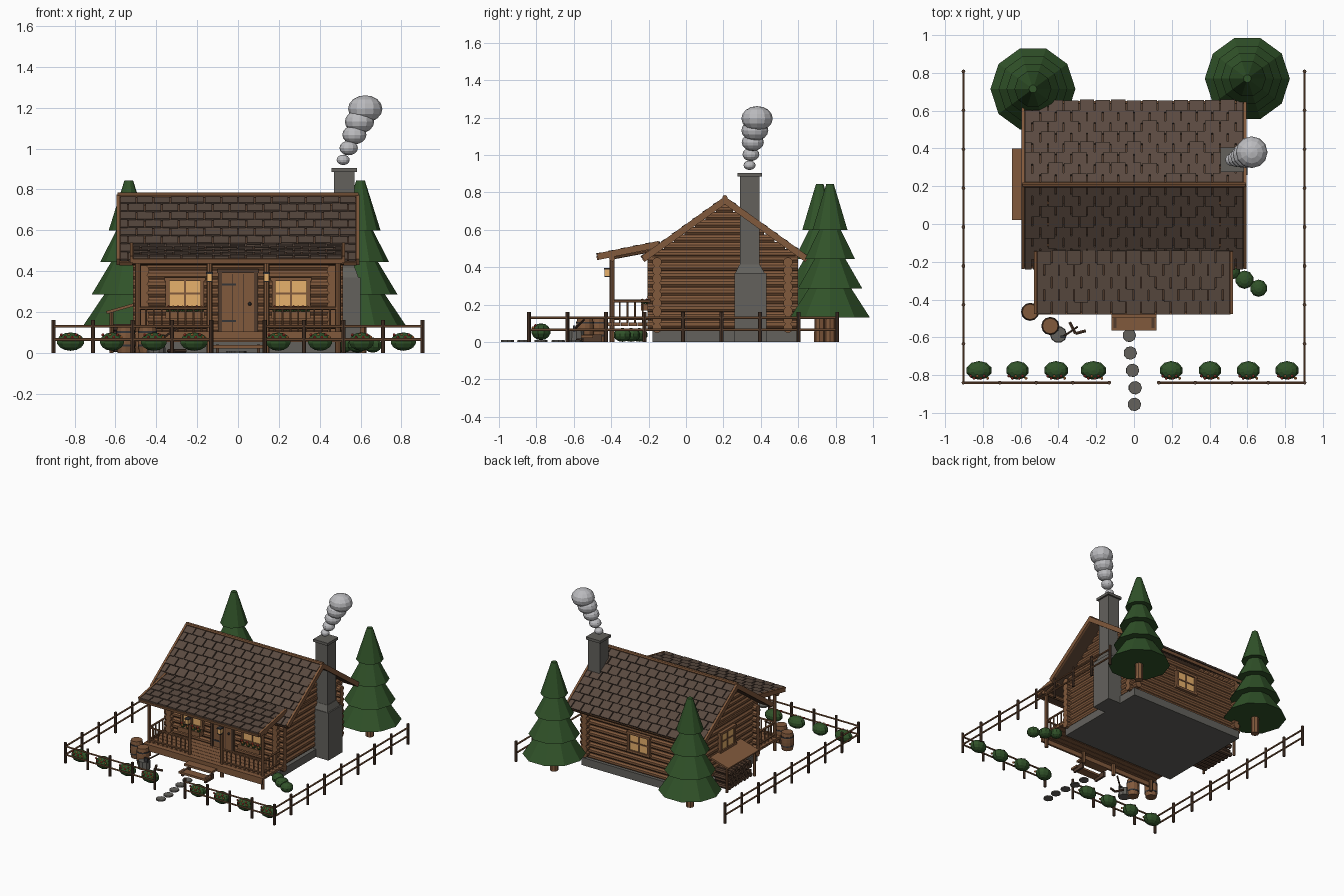
import bpy, bmesh, math, random
from mathutils import Matrix, Vector

if "Cube" in bpy.data.objects:
    bpy.data.objects.remove(bpy.data.objects["Cube"])
random.seed(4)

COL = {"log brown": (.22, .10, .045), "dark wood": (.085, .045, .027), "shingle brown": (.10, .067, .05),
       "stone grey": (.125, .12, .108), "leaf green": (.03, .085, .022), "smoke grey": (.5, .5, .52),
       "window glow": (.8, .44, .15), "flower red": (.5, .05, .03), "flower orange": (.75, .25, .06),
       "dark metal": (.035, .035, .038)}
MATS = {}
for n, c in COL.items():
    MATS[n] = bpy.data.materials.new(n)
    MATS[n].diffuse_color = (*c, 1)
PARTS = {}


def P(name, mat):
    """Mesh being gathered for one named part."""
    if name not in PARTS:
        PARTS[name] = (bmesh.new(), mat)
    return PARTS[name][0]


def box(bm, c, s, rot=Matrix()):
    bmesh.ops.create_cube(bm, size=1, matrix=Matrix.Translation(c) @ rot.to_4x4() @ Matrix.Diagonal((*s, 1)))


def rod(bm, a, b, r, n=10):
    a, b = Vector(a), Vector(b)
    q = (b - a).to_track_quat('Z', 'Y').to_matrix().to_4x4()
    bmesh.ops.create_cone(bm, cap_ends=True, segments=n, radius1=r, radius2=r, depth=(b - a).length,
                          matrix=Matrix.Translation((a + b) / 2) @ q)


def ball(bm, c, s, u=10, v=7):
    bmesh.ops.create_uvsphere(bm, u_segments=u, v_segments=v, radius=1,
                              matrix=Matrix.Translation(c) @ Matrix.Diagonal((*s, 1)))


def lathe(bm, c, prof, n=10):
    rings = [[bm.verts.new((c[0] + r * math.cos(2 * math.pi * i / n), c[1] + r * math.sin(2 * math.pi * i / n),
                            c[2] + z)) for i in range(n)] for r, z in prof]
    for lo, hi in zip(rings, rings[1:]):
        for i in range(n):
            bm.faces.new((lo[i], lo[(i + 1) % n], hi[(i + 1) % n], hi[i]))
    bm.faces.new(rings[0][::-1])
    bm.faces.new(rings[-1])


# Log walls with crossed corners, and stepped gables
box(P("foundation", "stone grey"), (0, .205, .03), (.98, .77, .06))
box(P("floor", "dark wood"), (0, .195, .07), (.9, .68, .03))
walls = P("log_walls", "log brown")
for i in range(9):
    z = .075 + .044 * i
    for y in (-.155, .545):
        rod(walls, (-.515, y, z), (.515, y, z), .026)
    for x in (-.46, .46):
        rod(walls, (x, -.205, z + .02), (x, .6, z + .02), .026)
gable = P("gable_logs", "log brown")
for i in range(7):
    z = .472 + .04 * i
    h = (.745 - z) / .72
    for x in (-.46, .46):
        rod(gable, (x, .205 - h, z), (x, .205 + h, z), .024)


# Sloping roofs: dark deck, staggered shingles, edge boards
def slope(name, top, eave, x0, x1, rows, cols):
    dy, dz = eave[0] - top[0], eave[1] - top[1]
    L, a = math.hypot(dy, dz), math.atan2(dz, dy)
    if dy < 0:
        a = math.atan2(-dz, -dy)
    R = Matrix.Rotation(a, 3, 'X')
    up = R @ Vector((0, 0, 1))
    sgn = 1 if dy > 0 else -1
    at = lambda t, x, h: Vector((x, top[0] + dy * t, top[1] + dz * t)) + up * h
    mid = (x0 + x1) / 2
    box(P(name + "_deck", "dark wood"), at(.5, mid, -.02), (x1 - x0, L, .016), R)
    bm, w = P(name + "_shingles", "shingle brown"), (x1 - x0) / cols
    for r in range(rows):
        tilt = R @ Matrix.Rotation(sgn * .1, 3, 'X')
        for k in range(cols + r % 2):
            l = max(x0, x0 + w * (k - .5 * (r % 2)))
            h = min(x1, x0 + w * (k + 1 - .5 * (r % 2)))
            box(bm, at((r + .5) / rows, (l + h) / 2, -.003 + random.uniform(-.001, .002)),
                (h - l - .007, L / rows * random.uniform(1.05, 1.16), .012), tilt)
    e = P(name + "_edge_boards", "log brown")
    for x in (x0 - .007, x1 + .007):
        box(e, at(.5, x, -.012), (.016, L, .035), R)
    box(e, at(1, mid, -.018), (x1 - x0, .012, .022), R)


slope("front_roof", (.208, .772), (-.235, .455), -.58, .58, 8, 14)
slope("back_roof", (.208, .772), (.65, .455), -.58, .58, 8, 14)
slope("porch_roof", (-.145, .535), (-.475, .468), -.515, .51, 5, 13)
rod(P("ridge_log", "log brown"), (-.59, .208, .772), (.59, .208, .772), .014, 8)

# Porch: planks, posts, beam, railings, steps
deck = P("porch_deck", "log brown")
for i in range(6):
    box(deck, (0, -.415 + .044 * i, .095), (1.03, .041, .018))
box(deck, (0, -.425, .07), (1.02, .016, .035))
posts = P("porch_posts", "log brown")
for x in (-.49, -.14, .14, .49):
    rod(posts, (x, -.395, 0), (x, -.395, .45), .014, 8)
for x in (-.49, .49):
    rod(posts, (x, -.41, .45), (x, -.17, .495), .012, 8)
rod(posts, (-.52, -.395, .446), (.52, -.395, .446), .016, 8)
rail = P("porch_railing", "log brown")


def railing(a, b, n):
    a, b = Vector(a), Vector(b)
    for z in (.125, .218):
        rod(rail, (*a, z), (*b, z), .008, 6)
    for i in range(1, n):
        p = a.lerp(b, i / n)
        rod(rail, (*p, .1), (*p, .218), .005, 6)


for s in (-1, 1):
    railing((s * .49, -.395), (s * .14, -.395), 9)
    railing((s * .49, -.395), (s * .49, -.19), 5)
steps = P("porch_steps", "log brown")
for y, z in ((-.53, .03), (-.465, .065)):
    box(steps, (0, y, z), (.24, .065, .016))
for x in (-.1, .1):
    box(P("step_supports", "dark wood"), (x, -.5, .02), (.016, .1, .04))

# Door with frame, hinges and handle
box(P("door", "log brown"), (0, -.184, .245), (.16, .016, .29))
for k in (-1, 1):
    box(P("door_frame", "dark wood"), (k * .088, -.187, .248), (.018, .024, .3))
    box(P("door_grooves", "dark wood"), (k * .027, -.193, .245), (.003, .003, .28))
    box(P("door_hinges", "dark metal"), (-.045, -.194, .245 + k * .09), (.07, .005, .01))
box(P("door_frame", "dark wood"), (0, -.187, .4), (.2, .026, .02))
ball(P("door_handle", "dark metal"), (.058, -.199, .24), (.009,) * 3, 8, 5)


# Windows facing a chosen way, and front flower boxes
def window(loc, ang, w=.17, h=.14):
    M = Matrix.Translation(loc) @ Matrix.Rotation(ang, 4, 'Z')
    R = Matrix.Rotation(ang, 3, 'Z')
    b = lambda n, m, c, s: box(P(n, m), M @ Vector(c), s, R)
    b("window_panes", "window glow", (0, -.006, 0), (w, .008, h))
    b("window_backing", "dark wood", (0, .012, 0), (w, .03, h))
    for k in (-1, 1):
        b("window_frames", "log brown", (k * w / 2, -.008, 0), (.018, .024, h + .018))
        b("window_frames", "log brown", (0, -.008, k * h / 2), (w + .03, .026, .018))
    b("window_frames", "log brown", (0, -.009, 0), (.01, .012, h))
    b("window_frames", "log brown", (0, -.009, 0), (w, .012, .01))


for x in (-.26, .26):
    window((x, -.182, .29), 0)
    box(P("flower_boxes", "log brown"), (x, -.215, .185), (.19, .05, .035))
    for i in range(8):
        p = (x - .08 + .023 * i, -.215 + .012 * (-1) ** i, .212)
        ball(P("box_leaves", "leaf green"), p, (.015, .015, .012), 6, 4)
        n = ("red", "orange")[i % 2]
        ball(P(n + "_flowers", "flower " + n), (p[0], p[1] - .008, .223), (.009,) * 3, 6, 4)
window((0, .572, .29), math.pi)
window((-.488, .2, .32), -math.pi / 2)

# Lanterns on the inner porch posts
for x in (-.14, .14):
    box(P("lantern_lights", "window glow"), (x, -.422, .37), (.026, .026, .034))
    box(P("lantern_caps", "dark metal"), (x, -.422, .391), (.034, .034, .008))
    box(P("lantern_caps", "dark metal"), (x, -.422, .35), (.03, .03, .006))

# Chimney with tapered shoulder, cap, and smoke puffs
ch = P("chimney", "stone grey")
box(ch, (.535, .345, .185), (.13, .17, .37))
M = Matrix.Translation((.53, .342, .39)) @ Matrix.Diagonal((.122, .16, .05, 1))
for v in bmesh.ops.create_cube(ch, size=1, matrix=M)["verts"]:
    if v.co.z > .39:
        v.co.x = .522 + (v.co.x - .53) * .85
        v.co.y = .34 + (v.co.y - .342) * .68
box(ch, (.52, .34, .64), (.1, .105, .5))
box(ch, (.52, .34, .895), (.125, .13, .02))
for x, y, z, r in ((.515, .34, .945, .032), (.542, .347, 1.003, .045), (.57, .357, 1.068, .059),
                   (.595, .368, 1.132, .072), (.623, .38, 1.195, .084)):
    ball(P("smoke", "smoke grey"), (x, y, z), (r, r, r * .79), 12, 8)

# Fir trees
for x, y in ((-.535, .715), (.6, .77)):
    lathe(P("tree_trunks", "log brown"), (x, y, 0), ((.03, 0), (.028, .16)), 8)
    for r0, z0, r1, z1 in ((.225, .13, .09, .33), (.182, .285, .065, .48), (.14, .445, .045, .63), (.098, .6, .021, .845)):
        lathe(P("tree_foliage", "leaf green"), (x, y, 0), ((r0, z0), (r1, z1)), 10)

# Fence: sides and split front
fp, fr = P("fence_posts", "dark wood"), P("fence_rails", "log brown")
for s in (-1, 1):
    for i in range(9):
        rod(fp, (s * .903, -.84 + .206 * i, 0), (s * .903, -.84 + .206 * i, .16), .01, 8)
    for i in range(1, 5):
        x = s * (.903 - .193 * i)
        rod(fp, (x, -.84, 0), (x, -.84, .16), .01, 8)
    for z in (.065, .13):
        rod(fr, (s * .903, -.845, z), (s * .903, .815, z), .007, 6)
        rod(fr, (s * .91, -.84, z), (s * .13, -.84, z), .007, 6)

# Flower bushes along the fence, side shrubs, stepping stones
bush = P("bushes", "leaf green")
for x in (-.82, -.617, -.412, -.215, .197, .402, .605, .81):
    r = random.uniform(.062, .074)
    ball(bush, (x, -.775, .055), (r, .051, .045))
    for i in range(6):
        n = ("red", "orange")[i % 3 // 2]
        px = x - .045 + .018 * i
        ball(P(n + "_flowers", "flower " + n), (px, -.805 - .012 * (i % 2), .088 - .012 * (i % 2)), (.008,) * 3, 6, 4)
for x, y, r in ((.52, -.25, .045), (.585, -.295, .05), (.66, -.34, .047)):
    ball(bush, (x, y, .038), (r, r, .037))
for x, y in ((-.025, -.59), (-.02, -.683), (-.008, -.775), (.006, -.867), (.002, -.955)):
    lathe(P("stepping_stones", "stone grey"), (x, y, 0), ((.036, 0), (.035, .01)), 9)

# Barrels, chopping stump and axe
for x, y in ((-.55, -.465), (-.443, -.54)):
    lathe(P("barrels", "log brown"), (x, y, 0), ((.04, 0), (.047, .04), (.048, .065), (.047, .09), (.041, .135)), 12)
    for z in (.03, .098):
        lathe(P("barrel_bands", "dark metal"), (x, y, z), ((.0475, 0), (.0475, .01)), 12)
lathe(P("stump", "stone grey"), (-.4, -.585, 0), ((.045, 0), (.042, .06)), 10)
rod(P("axe_handle", "dark wood"), (-.38, -.6, .065), (-.3, -.545, .12), .006, 6)
box(P("axe_head", "dark metal"), (-.375, -.597, .072), (.03, .012, .035))
for a, b in (((-.34, -.52), (-.31, -.58)), ((-.31, -.58), (-.255, -.565))):
    rod(P("kindling", "dark wood"), (*a, .01), (*b, .01), .009, 6)

# Lean-to with stacked firewood on the left side
box(P("lean_to_roof", "log brown"), (-.565, .21, .22), (.165, .38, .014), Matrix.Rotation(-.28, 3, 'Y'))
for y in (.04, .38):
    rod(P("lean_to_posts", "log brown"), (-.62, y, 0), (-.62, y, .205), .01, 8)
for r in range(4):
    for i in range(8 - r % 2):
        y = .075 + .038 * i + .019 * (r % 2)
        rod(P("firewood", "dark wood"), (-.61 - random.uniform(0, .012), y, .022 + .034 * r), (-.49, y, .022 + .034 * r), .018, 8)

# Turn every gathered part into an object
for name, (bm, mat) in PARTS.items():
    bmesh.ops.recalc_face_normals(bm, faces=bm.faces)
    me = bpy.data.meshes.new(name)
    bm.to_mesh(me)
    bm.free()
    me.materials.append(MATS[mat])
    bpy.context.collection.objects.link(bpy.data.objects.new(name, me))

for m in bpy.data.materials:
    if m.users and not m.is_grease_pencil:
        m.use_nodes = True
        m.node_tree.nodes["Principled BSDF"].inputs["Base Color"].default_value = m.diffuse_color
